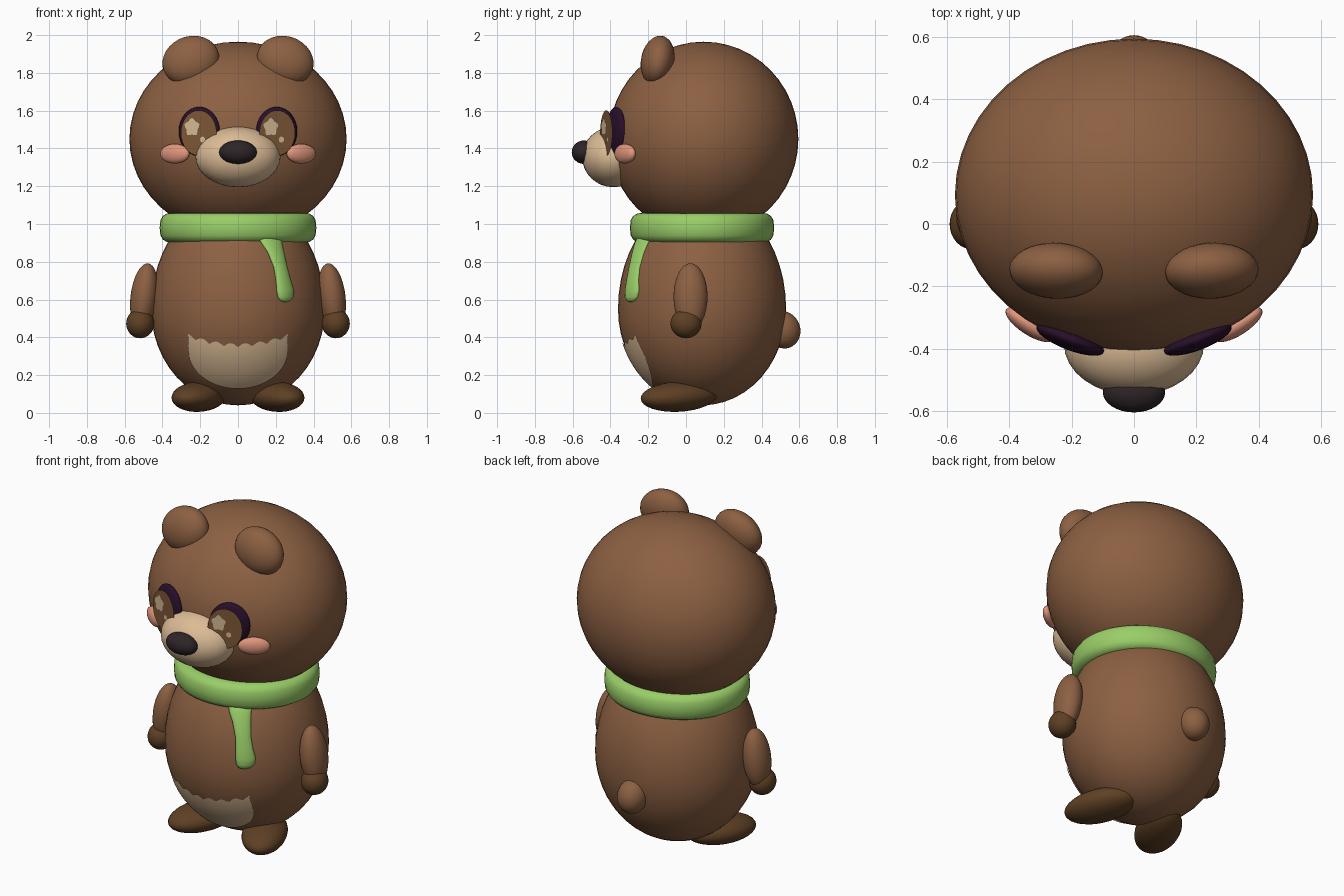
import bpy, bmesh, math
from mathutils import Vector, Euler

if "Cube" in bpy.data.objects:
    bpy.data.objects.remove(bpy.data.objects["Cube"])


def material(name, rgb):
    m = bpy.data.materials.new(name)
    lin = [(c / 255 / 12.92) if c < 10 else ((c / 255 + 0.055) / 1.055) ** 2.4 for c in rgb]
    m.diffuse_color = (*lin, 1)
    m.use_nodes = True
    m.node_tree.nodes["Principled BSDF"].inputs["Base Color"].default_value = m.diffuse_color
    return m


FUR = material("brown fur", (140, 96, 66))
PAW = material("dark brown paw", (94, 64, 36))
TAN = material("cream fur", (220, 188, 150))
NOSE = material("nose black", (46, 36, 40))
EYE = material("eye purple", (40, 15, 42))
IRIS = material("iris brown", (124, 86, 54))
GLINT = material("eye glint", (210, 184, 148))
CHEEK = material("cheek pink", (224, 150, 124))
GREEN = material("scarf green", (154, 206, 104))

HEAD_C, HEAD_R = Vector((0, 0.093, 1.45)), Vector((0.575, 0.502, 0.515))
BODY_C, BODY_R = Vector((0, 0.085, 0.55)), Vector((0.46, 0.445, 0.51))
BODY_TOP = 0.60  # the upper half of the body is taller than the lower


def finish(name, bm, mat, smooth=True):
    bmesh.ops.recalc_face_normals(bm, faces=bm.faces)
    me = bpy.data.meshes.new(name)
    bm.to_mesh(me)
    bm.free()
    me.materials.append(mat)
    for p in me.polygons:
        p.use_smooth = smooth
    ob = bpy.data.objects.new(name, me)
    bpy.context.collection.objects.link(ob)
    return ob


def ellipsoid(name, loc, radii, mat, rot=(0, 0, 0), seg=32):
    bm = bmesh.new()
    bmesh.ops.create_uvsphere(bm, u_segments=seg, v_segments=seg // 2, radius=1)
    for v in bm.verts:
        v.co = Vector(a * b for a, b in zip(v.co, radii))
    ob = finish(name, bm, mat)
    ob.location = loc
    ob.rotation_euler = [math.radians(a) for a in rot]
    return ob


def body_front(x, z):
    """y of the body's front surface."""
    rz = BODY_TOP if z > BODY_C.z else BODY_R.z
    k = 1 - (x / BODY_R.x) ** 2 - ((z - BODY_C.z) / rz) ** 2
    return BODY_C.y - BODY_R.y * math.sqrt(max(k, 0))


def loft(name, rings, mat, closed=False):
    """Skin a list of equal-length point rings."""
    bm = bmesh.new()
    rows = [[bm.verts.new(p) for p in r] for r in rings]
    n = len(rows[0])
    pairs = list(zip(rows, rows[1:])) + ([(rows[-1], rows[0])] if closed else [])
    for a, b in pairs:
        for i in range(n):
            j = (i + 1) % n
            bm.faces.new((a[i], a[j], b[j], b[i]))
    if not closed:
        bm.faces.new(rows[0])
        bm.faces.new(rows[-1])
    return finish(name, bm, mat)


def disc(name, points, mat, loc, yaw):
    """Flat plate in the local xz plane, facing -y."""
    bm = bmesh.new()
    bm.faces.new([bm.verts.new((u, 0, w)) for u, w in points])
    ob = finish(name, bm, mat, False)
    ob.location, ob.rotation_euler = loc, (0, 0, yaw)
    return ob


def oval(rx, rz, n=32, u=0, w=0, wobble=0):
    out = []
    for i in range(n):
        a = -2 * math.pi * i / n
        k = 1 + wobble * math.sin(5 * a)
        out.append((u + rx * k * math.cos(a), w + rz * k * math.sin(a)))
    return out


# Head and body
ellipsoid("head", HEAD_C, HEAD_R, FUR, seg=48)
body = ellipsoid("body", BODY_C, BODY_R, FUR, seg=48)
for v in body.data.vertices:
    if v.co.z > 0:
        v.co.z *= BODY_TOP / BODY_R.z

# Muzzle, nose and tail
ellipsoid("muzzle", (0, -0.385, 1.355), (0.225, 0.165, 0.16), TAN)
ellipsoid("nose", (0, -0.54, 1.38), (0.1, 0.065, 0.062), NOSE)
ellipsoid("tail", (0, 0.515, 0.44), (0.085, 0.09, 0.1), FUR, (20, 0, 0))

# Paired parts
for s, side in ((-1, "left"), (1, "right")):
    ellipsoid(side + "_ear", (s * 0.25, -0.15, 1.865), (0.153, 0.088, 0.13), FUR, (-12, s * 20, 0))
    ellipsoid(side + "_eye_patch", (s * 0.205, -0.37, 1.49), (0.116, 0.035, 0.13), EYE, (0, 0, s * 21))
    ellipsoid(side + "_cheek", (s * 0.335, -0.323, 1.372), (0.09, 0.033, 0.052), CHEEK, (0, 0, s * 33))
    ellipsoid(side + "_arm", (s * 0.497, 0.024, 0.615), (0.072, 0.09, 0.178), FUR, (0, s * -7, 0))
    ellipsoid(side + "_hand", (s * 0.518, 0, 0.473), (0.074, 0.082, 0.078), PAW)
    ellipsoid(side + "_foot", (s * 0.207, -0.038, 0.086), (0.125, 0.216, 0.08), PAW, (3, 0, s * 25))

    # Flat iris with glints laid just in front of it
    yaw = s * math.radians(19)
    mid = Vector((s * 0.208, -0.422, 1.482))
    front = Euler((0, 0, yaw)).to_matrix() @ Vector((0, -0.003, 0))
    disc(side + "_iris", oval(0.1, 0.12), IRIS, mid, yaw)
    disc(side + "_big_glint", oval(0.038, 0.044, 20, -0.037, 0.03, 0.15), GLINT, mid + front, yaw)
    disc(side + "_small_glint", oval(0.015, 0.016, 12, 0.022, -0.035), GLINT, mid + front, yaw)

# Scarf ring with a rounded square section
rings = []
for i in range(48):
    a = 2 * math.pi * i / 48
    ring = []
    for j in range(16):
        t = 2 * math.pi * j / 16
        c, d = math.cos(t), math.sin(t)
        r = 0.08 * math.copysign(abs(c) ** 0.7, c) - 0.08
        z = 0.98 + 0.08 * math.copysign(abs(d) ** 0.7, d)
        ring.append(((0.415 + r) * math.cos(a), 0.085 + (0.382 + r) * math.sin(a), z))
    rings.append(ring)
loft("scarf_ring", rings, GREEN, closed=True)

# Scarf end hanging over the chest: x, z, half width, half depth
rings = []
for x, z, w, d in ((0.165, 0.95, 0.065, 0.02), (0.178, 0.9, 0.055, 0.022), (0.2, 0.85, 0.044, 0.022),
                   (0.225, 0.77, 0.036, 0.022), (0.24, 0.7, 0.04, 0.023), (0.25, 0.65, 0.046, 0.025),
                   (0.252, 0.615, 0.042, 0.024), (0.25, 0.595, 0.028, 0.016), (0.25, 0.588, 0.01, 0.006)):
    ring = []
    for j in range(16):
        t = 2 * math.pi * j / 16
        px = x + w * math.cos(t)
        ring.append((px, body_front(px, z) - 0.006 + d * math.sin(t), z))
    rings.append(ring)
loft("scarf_end", rings, GREEN)

# Cream belly patch with a scalloped upper edge, following the body
bm = bmesh.new()
cols = []
for i in range(53):
    x = -0.262 + 0.524 * i / 52
    q = x / 0.262
    low = 0.338 - 0.205 * math.sqrt(max(1 - q * q, 0))
    top = 0.35 + 0.05 * q * q + 0.02 * abs(math.sin(q * math.pi * 3.5))
    col = []
    for j in range(13):
        z = low + (top - low) * j / 12
        p = Vector((x, body_front(x, z), z))
        col.append(bm.verts.new(BODY_C + (p - BODY_C) * 1.012))
    cols.append(col)
for a, b in zip(cols, cols[1:]):
    for j in range(12):
        bm.faces.new((a[j], b[j], b[j + 1], a[j + 1]))
finish("belly_patch", bm, TAN)
